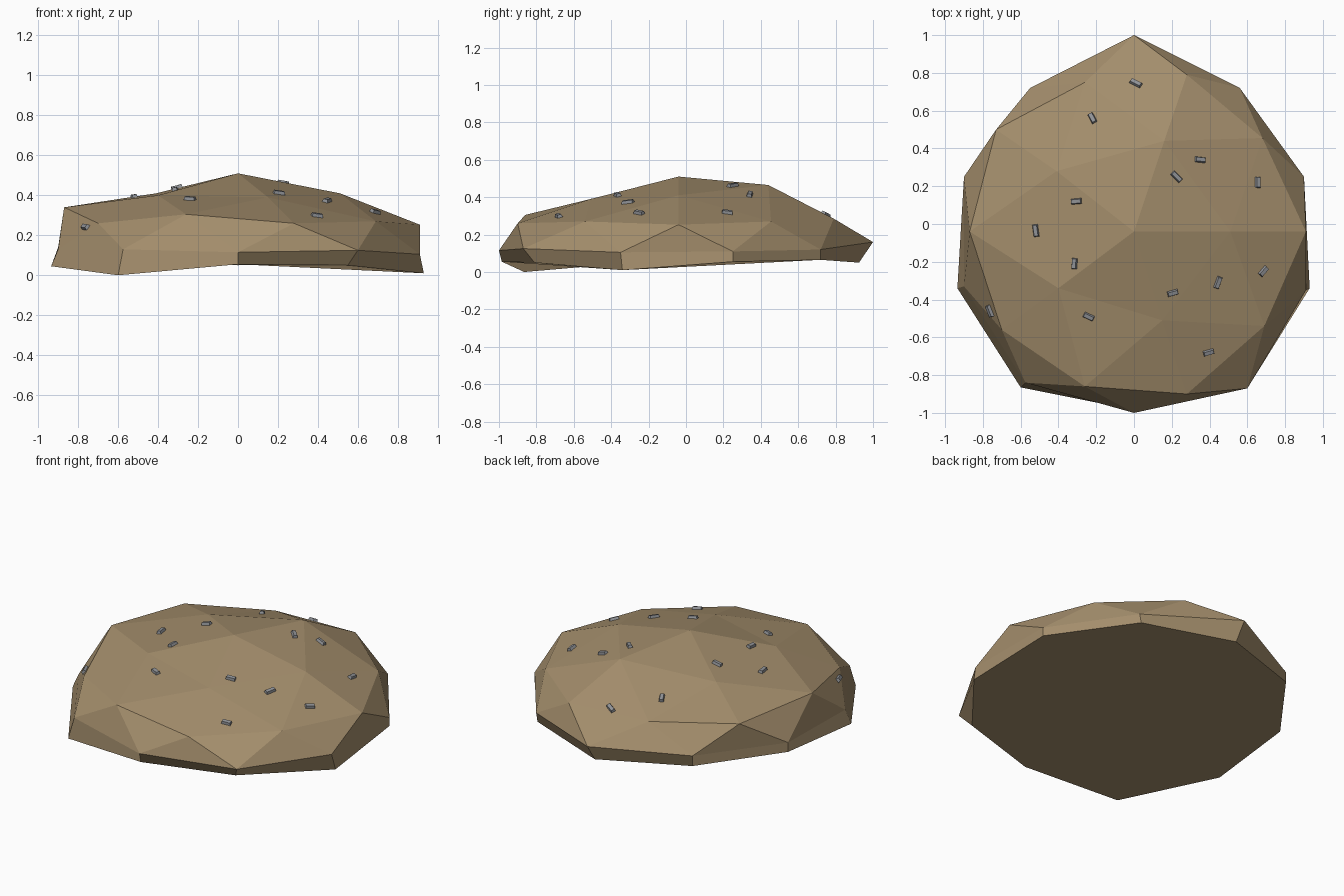
import bpy, bmesh, math
from mathutils import Vector, Matrix
from mathutils.bvhtree import BVHTree

if "Cube" in bpy.data.objects:
    bpy.data.objects.remove(bpy.data.objects["Cube"])


def material(name, rgb):
    m = bpy.data.materials.new(name)
    m.diffuse_color = (*rgb, 1)
    m.use_nodes = True
    m.node_tree.nodes["Principled BSDF"].inputs["Base Color"].default_value = m.diffuse_color
    return m


def add_object(name, bm, mat):
    me = bpy.data.meshes.new(name)
    bm.to_mesh(me)
    me.materials.append(mat)
    ob = bpy.data.objects.new(name, me)
    bpy.context.collection.objects.link(ob)
    return ob


earth = material("earth", (0.37, 0.27, 0.15))
stone = material("stone", (0.28, 0.29, 0.31))

# worn positions of the dome points
DOME = [
    (0, -.04, .51),
    (.15, -.51, .39), (.51, -.04, .41), (.16, .44, .465), (-.41, .28, .41), (-.40, -.34, .40),
    (.28, -.90, .26), (.91, -.04, .253), (.28, .79, .285), (-.73, .50, .31), (-.70, -.56, .26),
    (.69, -.54, .27), (.68, .455, .27), (-.26, .75, .295), (-.87, -.04, .34), (-.26, -.86, .305)]
# rim and foot rings, counter-clockwise from the front
RIM = [(0, -1, .115), (.6, -.87, .125), (.91, -.35, .105), (.9, .25, .11), (.56, .72, .12),
       (0, 1, .16), (-.55, .72, .14), (-.9, .25, .14), (-.9, -.33, .13), (-.575, -.84, .13)]
FOOT = [(0, -.985, .055), (.55, -.81, .05), (.93, -.34, .01), (.9, .25, .055), (.55, .72, .065),
        (0, .925, .05), (-.55, .72, .075), (-.9, .25, .08), (-.935, -.34, .045), (-.6, -.865, 0)]

# mound: upper half of an icosphere, pulled to the worn shape
bm = bmesh.new()
bmesh.ops.create_icosphere(bm, subdivisions=2, radius=1)
bmesh.ops.delete(bm, geom=[v for v in bm.verts if v.co.z < -.01], context='VERTS')


def nearest(points, co):
    return min(points, key=lambda p: (p[0] - co.x) ** 2 + (p[1] - co.y) ** 2)


rim_verts = []
for v in bm.verts:
    on_rim = v.co.z < .01
    v.co = nearest(RIM if on_rim else DOME, v.co)
    if on_rim:
        rim_verts.append(v)
rim_verts.sort(key=lambda v: math.atan2(v.co.y, v.co.x))

# skirt and underside
foot_verts = [bm.verts.new(FOOT[RIM.index(nearest(RIM, v.co))]) for v in rim_verts]
for i in range(10):
    j = (i + 1) % 10
    bm.faces.new((rim_verts[i], foot_verts[i], foot_verts[j], rim_verts[j]))
bm.faces.new(foot_verts[::-1])
bmesh.ops.recalc_face_normals(bm, faces=bm.faces)
tree = BVHTree.FromBMesh(bm)
add_object("earth_mound", bm, earth)
bm.free()

# pebbles: x, y and turn in degrees, laid on the surface
PEBBLES = [(.01, .745, -30), (-.22, .56, -62), (.35, .34, -5), (.225, .25, -45),
           (.655, .22, 90), (-.305, .12, 5), (-.52, -.035, -82), (-.315, -.21, 85),
           (.685, -.25, 48), (.445, -.31, 70), (.205, -.365, 15), (-.24, -.49, -25),
           (-.76, -.46, -70), (.395, -.68, 15)]
for n, (x, y, turn) in enumerate(PEBBLES):
    hit, normal, _, _ = tree.ray_cast(Vector((x, y, 2)), Vector((0, 0, -1)))
    if normal.z < 0:
        normal = -normal
    bm = bmesh.new()
    bmesh.ops.create_cube(bm, size=1)
    for v in bm.verts:
        if v.co.z > 0:
            v.co.x *= .85
            v.co.y *= .6
    size = Matrix.Diagonal((.06 if n % 3 else .068, .034, .024, 1))
    tilt = Vector((0, 0, 1)).rotation_difference(normal).to_matrix().to_4x4()
    spin = Matrix.Rotation(math.radians(turn), 4, 'Z')
    bm.transform(Matrix.Translation(hit + normal * .004) @ tilt @ spin @ size)
    add_object(f"pebble_{n + 1}", bm, stone)
    bm.free()
